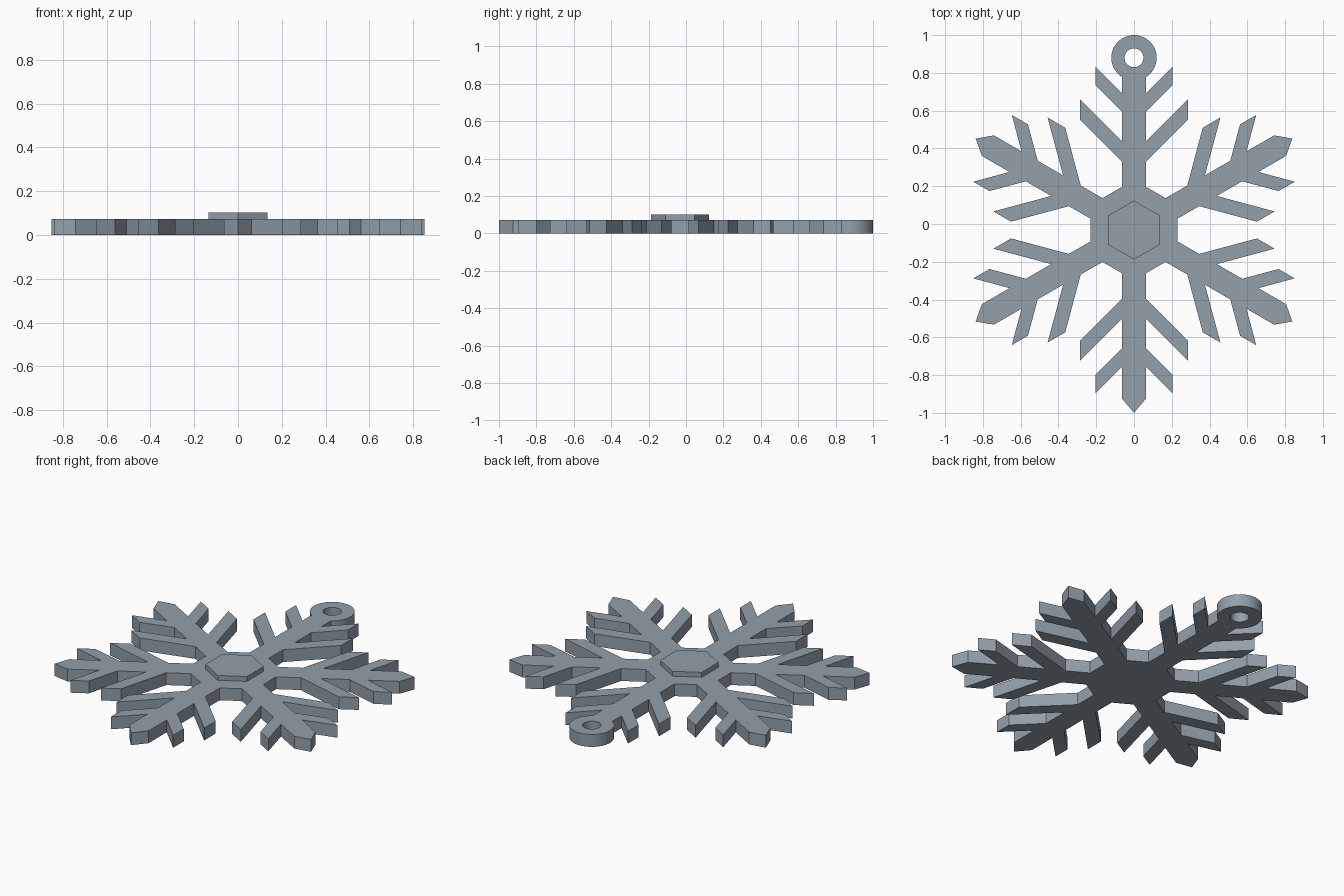
import bpy
import bmesh
from math import radians, pi, sin, cos, asin
from mathutils import Matrix, Vector

cube = bpy.data.objects.get("Cube")
if cube:
    bpy.data.objects.remove(cube, do_unlink=True)

CENTRE_Y = -0.032
THICK = 0.073
ARM = 0.063           # half width of an arm
RING = Vector((0, 0.88))
RING_R, HOLE_R = 0.12, 0.05

steel = bpy.data.materials.new("blue_grey")
steel.use_nodes = True
colour = (0.29, 0.35, 0.41, 1)
steel.diffuse_color = colour
steel.node_tree.nodes["Principled BSDF"].inputs["Base Color"].default_value = colour


def branch(reach, inner, outer):
    """45 degree side branch with its end cut parallel to the arm."""
    rise = reach - ARM
    return [(ARM, inner), (reach, inner + rise), (reach, outer + rise), (ARM, outer)]


def arc(centre, radius, start, end, steps):
    return [centre + radius * Vector((cos(a), sin(a)))
            for a in (start + (end - start) * i / steps for i in range(steps + 1))]


# Right half of one arm, pointing along +y from the centre
half = [(ARM, 0.229)] + branch(0.287, 0.362, 0.470) + branch(0.204, 0.625, 0.724)
tip = [(ARM, 0.893), (0, 0.968)]


def arm_outline(with_ring):
    right = [Vector(p) for p in half]
    left = [Vector((-x, y)) for x, y in reversed(half)]
    if with_ring:
        a = asin(ARM / RING_R)
        end = arc(RING - Vector((0, CENTRE_Y)), RING_R, a - pi / 2, 3 * pi / 2 - a, 56)
    else:
        end = [Vector(p) for p in tip] + [Vector((-ARM, tip[0][1]))]
    return right + end + left


# Whole outline, anticlockwise, the first arm carrying the hanging ring
outline = []
for i in range(6):
    turn = Matrix.Rotation(radians(60 * i), 2)
    outline += [turn @ p + Vector((0, CENTRE_Y)) for p in arm_outline(i == 0)]
hole = arc(RING, HOLE_R, 0, 2 * pi, 40)[:-1]

# Flat body: filled curve with a hole, extruded
curve = bpy.data.curves.new("snowflake_body", 'CURVE')
curve.dimensions = '2D'
curve.fill_mode = 'BOTH'
curve.extrude = THICK / 2
for points in (outline, hole):
    spline = curve.splines.new('POLY')
    spline.points.add(len(points) - 1)
    for sp, p in zip(spline.points, points):
        sp.co = (p.x, p.y, 0, 1)
    spline.use_cyclic_u = True
body = bpy.data.objects.new("snowflake_body", curve)
bpy.context.collection.objects.link(body)
bpy.ops.object.select_all(action='DESELECT')
body.select_set(True)
bpy.context.view_layer.objects.active = body
bpy.ops.object.convert(target='MESH')
body = bpy.context.object

# Weld the walls to the caps and rest the body on the ground
bm = bmesh.new()
bm.from_mesh(body.data)
bmesh.ops.remove_doubles(bm, verts=bm.verts, dist=0.0001)
bmesh.ops.translate(bm, verts=bm.verts, vec=(0, 0, THICK / 2))
bmesh.ops.recalc_face_normals(bm, faces=bm.faces)
bm.to_mesh(body.data)
bm.free()
body.data.materials.clear()
body.data.materials.append(steel)
bpy.ops.object.shade_smooth_by_angle(angle=radians(25))

# Raised hexagon in the middle
bpy.ops.mesh.primitive_cylinder_add(vertices=6, radius=0.156, depth=0.03,
                                    location=(0, CENTRE_Y, THICK + 0.014))
plate = bpy.context.object
plate.name = "centre_hexagon"
plate.data.materials.append(steel)
